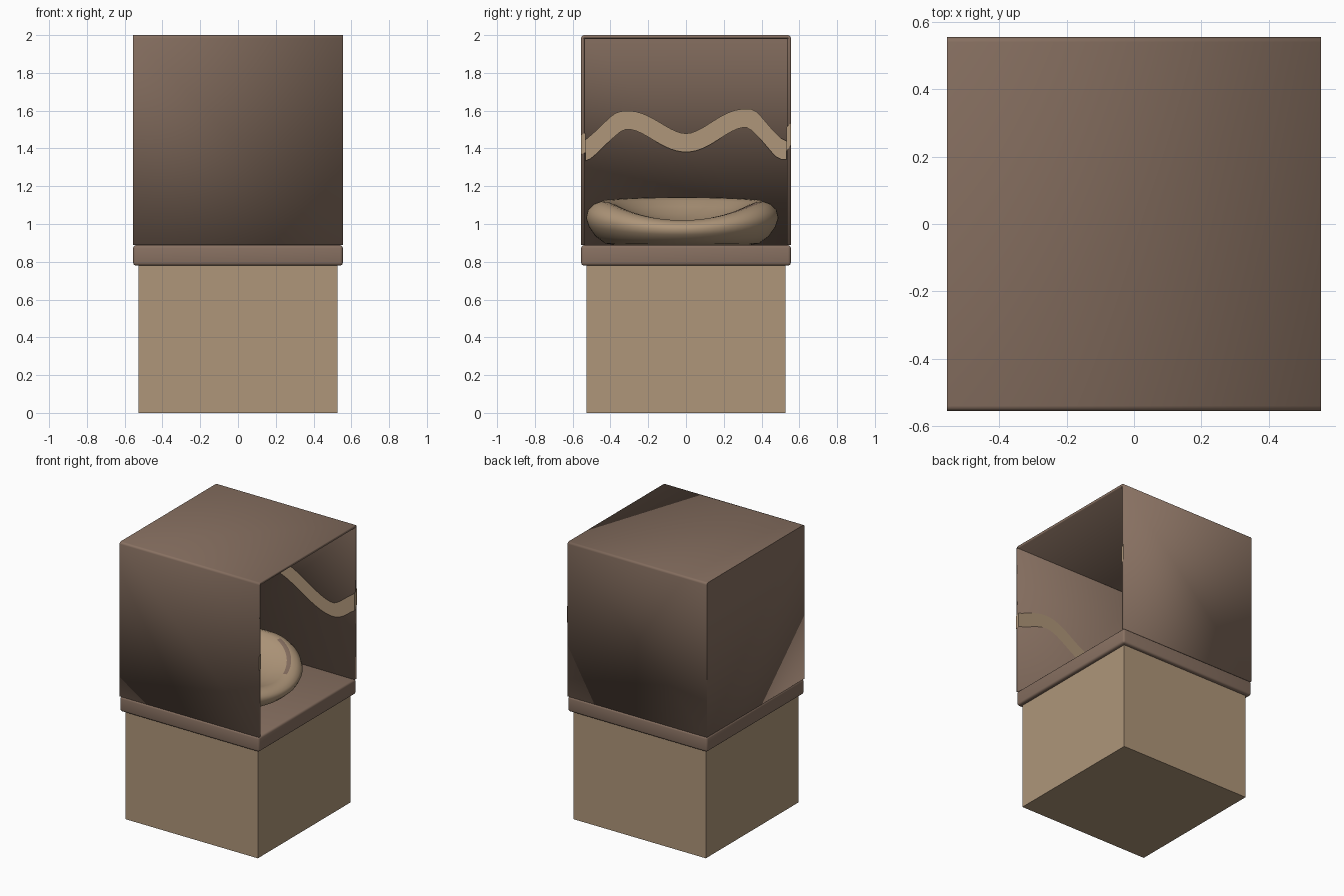
import bpy, bmesh, math

if "Cube" in bpy.data.objects:
    bpy.data.objects.remove(bpy.data.objects["Cube"])


def material(name, rgb):
    m = bpy.data.materials.new(name)
    m.diffuse_color = (*rgb, 1)
    m.use_nodes = True
    m.node_tree.nodes["Principled BSDF"].inputs["Base Color"].default_value = m.diffuse_color
    return m


BROWN = material("warm_brown", (0.245, 0.163, 0.120))
TAN = material("sand_tan", (0.425, 0.303, 0.192))


def finish(name, bm, mats, smooth=None):
    me = bpy.data.meshes.new(name)
    bm.to_mesh(me)
    bm.free()
    ob = bpy.data.objects.new(name, me)
    bpy.context.collection.objects.link(ob)
    for m in mats:
        me.materials.append(m)
    if smooth:
        bpy.ops.object.select_all(action='DESELECT')
        ob.select_set(True)
        bpy.context.view_layer.objects.active = ob
        bpy.ops.object.shade_smooth_by_angle(angle=math.radians(smooth))
    return ob


def box(half, z0, z1):
    bm = bmesh.new()
    bmesh.ops.create_cube(bm, size=1)
    for v in bm.verts:
        v.co.x *= 2 * half
        v.co.y *= 2 * half
        v.co.z = z0 + (v.co.z + 0.5) * (z1 - z0)
    return bm


# Base block
finish("base_block", box(0.527, 0, 0.785), [TAN])

# Rounded floor slab
bm = box(0.555, 0.78, 0.888)
bmesh.ops.bevel(bm, geom=bm.edges[:], offset=0.015, segments=3,
                profile=0.5, affect='EDGES')
finish("floor_slab", bm, [BROWN], 35)

# Hood: open to the right and below, rounded along the top edges
bm = box(0.555, 0.888, 2.0)
gone = [f for f in bm.faces if f.normal.x > 0.9 or f.normal.z < -0.9]
bm.normal_update()
gone = [f for f in bm.faces if f.normal.x > 0.9 or f.normal.z < -0.9]
bmesh.ops.delete(bm, geom=gone, context='FACES')
edges = [e for e in bm.edges if len(e.link_faces) == 2 and
         abs(e.verts[0].co.x - e.verts[1].co.x) > 0.5]
bmesh.ops.bevel(bm, geom=edges, offset=0.015, segments=3,
                profile=0.5, affect='EDGES')
hood = finish("hood", bm, [BROWN], 35)
sol = hood.modifiers.new("wall_thickness", 'SOLIDIFY')
sol.thickness = 0.02
sol.offset = -1

# Wavy stripe running round the inner walls and over the open rim
I, O = 0.532, 0.557
path = [(O, O), (O, I), (-I, I), (-I, -I), (O, -I), (O, -O)]
cum = [0]
for a, b in zip(path, path[1:]):
    cum.append(cum[-1] + math.dist(a, b))
A, B, C, D = cum[1:5]
# (distance along path, centre height)
knots = [(0, 1.48), (A, 1.45), (A + 0.19, 1.35), (A + 0.65, 1.56), (B, 1.39),
         (B + 0.21, 1.56), (B + 0.53, 1.43), (B + 0.85, 1.55), (C, 1.39),
         (C + 0.30, 1.28), (C + 0.53, 1.35), (C + 0.82, 1.50), (D, 1.43), (cum[5], 1.42)]


def height(s):
    def slope(i):
        a, b = knots[max(i - 1, 0)], knots[min(i + 1, len(knots) - 1)]
        return (b[1] - a[1]) / (b[0] - a[0])
    i = 0
    while i < len(knots) - 2 and s > knots[i + 1][0]:
        i += 1
    (s0, z0), (s1, z1) = knots[i], knots[i + 1]
    h = s1 - s0
    t = (s - s0) / h
    return ((2*t**3 - 3*t*t + 1) * z0 + (t**3 - 2*t*t + t) * h * slope(i)
            + (3*t*t - 2*t**3) * z1 + (t**3 - t*t) * h * slope(i + 1))


bm = bmesh.new()
prev = None
for k, (p, q) in enumerate(zip(path, path[1:])):
    n = 40 if math.dist(p, q) > 0.5 else 2
    for j in range(0 if k == 0 else 1, n + 1):
        t = j / n
        x, y = p[0] + (q[0] - p[0]) * t, p[1] + (q[1] - p[1]) * t
        s = cum[k] + (cum[k + 1] - cum[k]) * t
        z = height(s)
        g = (height(min(s + 0.01, cum[5])) - height(max(s - 0.01, 0))) / 0.02
        w = 0.049 * math.sqrt(1 + min(g * g, 0.6))
        cur = (bm.verts.new((x, y, z - w)), bm.verts.new((x, y, z + w)))
        if prev:
            bm.faces.new((prev[0], prev[1], cur[1], cur[0]))
        prev = cur
bm.normal_update()
# make the sheet face the room
for f in bm.faces:
    c = f.calc_center_median()
    if abs(f.normal.x) > 0.9:
        wrong = f.normal.x < 0
    else:
        wrong = f.normal.y * c.y > 0
    if wrong:
        f.normal_flip()
finish("wall_stripe", bm, [TAN])

# Cushion: round bed with a raised rim that dips towards the opening
CX, CY, RX, RY = -0.045, -0.02, 0.45, 0.51
SEG = 64
# (radius, height as a share of the rim height); the last rings form the hollow
PROFILE = [(0.70, 0), (0.80, 0.04), (0.90, 0.20), (0.97, 0.42), (1.0, 0.62),
           (0.98, 0.80), (0.92, 0.94), (0.84, 1.0), (0.78, 0.99), (0.70, 0.93)]
FLOOR = 0.888


def rim(th):
    c = math.cos(th)
    return 1.12 - 0.10 * max(0, c) ** 2 + 0.022 * max(0, -c)


bm = bmesh.new()
rings = []
for r, h in PROFILE + [(0.60, None), (0.45, None), (0.22, None)]:
    ring = []
    for i in range(SEG):
        th = 2 * math.pi * i / SEG
        top = rim(th)
        if h is None:
            k = ((r / 0.70) ** 2)
            z = 1.005 + k * (FLOOR + 0.93 * (top - FLOOR) - 1.005)
        else:
            z = FLOOR + h * (top - FLOOR)
        ring.append(bm.verts.new((CX + RX * r * math.cos(th),
                                  CY + RY * r * math.sin(th), z)))
    rings.append(ring)
for a, (lo, hi) in enumerate(zip(rings, rings[1:])):
    for i in range(SEG):
        j = (i + 1) % SEG
        f = bm.faces.new((lo[i], lo[j], hi[j], hi[i]))
        # short brown mark along the rim
        if a == 7 and 3 <= i <= 12:
            f.material_index = 1
centre = bm.verts.new((CX, CY, 1.003))
for i in range(SEG):
    bm.faces.new((rings[-1][i], rings[-1][(i + 1) % SEG], centre))
bm.faces.new(rings[0][::-1])
bmesh.ops.recalc_face_normals(bm, faces=bm.faces[:])
finish("cushion", bm, [TAN, BROWN], 60)
